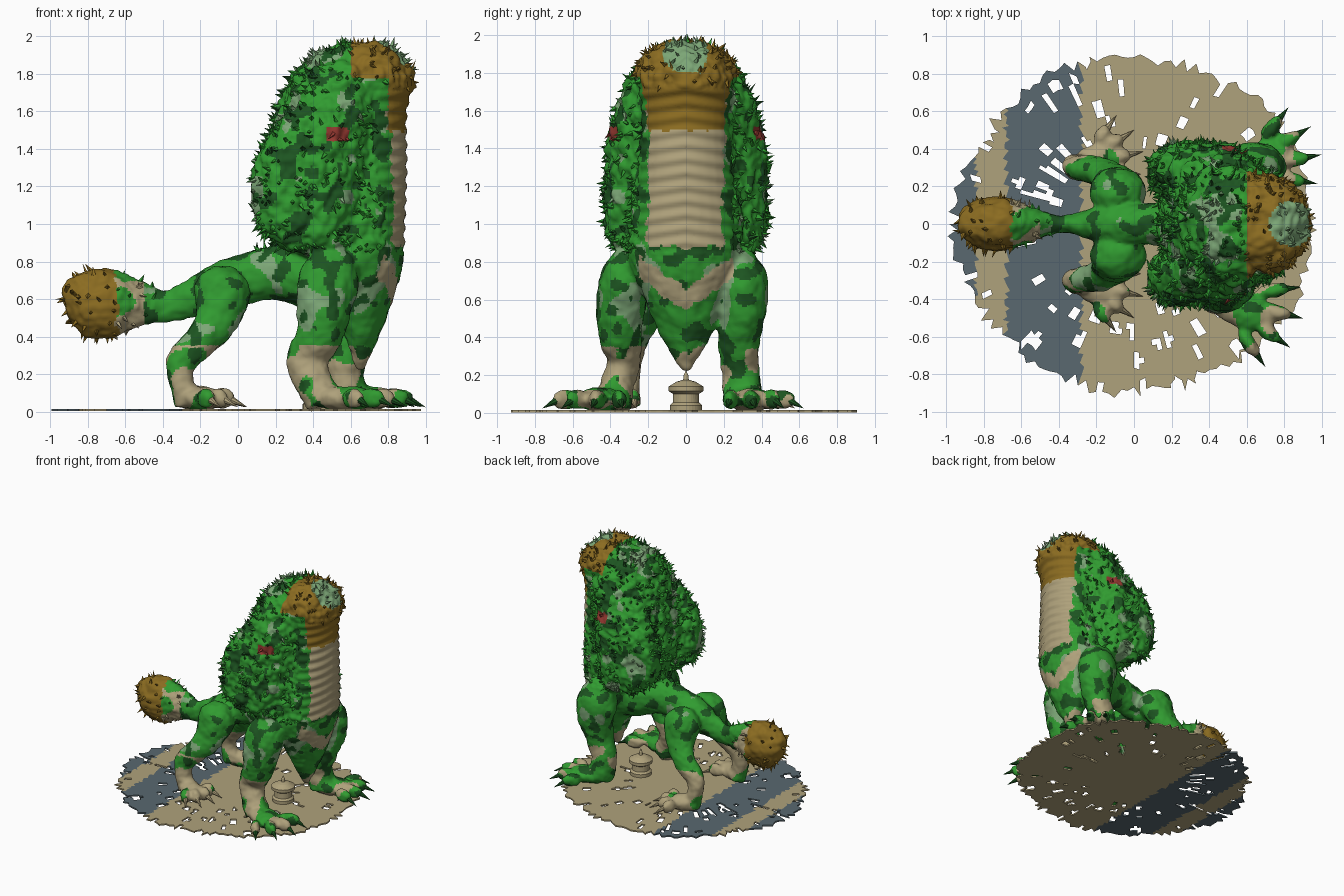
import bpy, bmesh, math, random
from mathutils import Vector, Matrix, noise

if "Cube" in bpy.data.objects:
    bpy.data.objects.remove(bpy.data.objects["Cube"])

random.seed(4)
COL = {"green": (.03, .33, .03), "dark": (.012, .09, .015), "pale": (.2, .38, .18),
       "brown": (.26, .15, .015), "cream": (.43, .36, .2), "slate": (.1, .14, .16),
       "red": (.3, .04, .03)}
NAMES = list(COL)
MATS = []
for n in NAMES:
    m = bpy.data.materials.new(n)
    m.diffuse_color = (*COL[n], 1)
    m.use_nodes = True
    m.node_tree.nodes["Principled BSDF"].inputs["Base Color"].default_value = m.diffuse_color
    MATS.append(m)


def add(name, bm=None, me=None):
    if bm:
        me = bpy.data.meshes.new(name)
        bm.to_mesh(me)
        bm.free()
    for m in MATS:
        me.materials.append(m)
    ob = bpy.data.objects.new(name, me)
    bpy.context.collection.objects.link(ob)
    return ob


def paint(ob, fn):
    for p in ob.data.polygons:
        p.material_index = NAMES.index(fn(p.center))


def spline(pts, n=5):
    # Catmull-Rom through sections (x, y, z, half width, half depth)
    out = []
    for i in range(len(pts) - 1):
        a, b, c, d = (pts[max(0, min(len(pts) - 1, k))] for k in (i - 1, i, i + 1, i + 2))
        for k in range(n):
            t = k / n
            out.append([.5 * (2 * q + (r - p) * t + (2 * p - 5 * q + 4 * r - s) * t * t
                        + (3 * q - p - 3 * r + s) * t ** 3) for p, q, r, s in zip(a, b, c, d)])
    return out + [list(pts[-1])]


def loft(bm, pts, flat=False, seg=28):
    s = spline(pts)
    rings = []
    for i, (x, y, z, a, b) in enumerate(s):
        t = Vector(s[min(i + 1, len(s) - 1)][:3]) - Vector(s[max(i - 1, 0)][:3])
        t = Vector((0, 0, 1)) if flat else t.normalized()
        side = (Vector((0, 1, 0)) - t * t.y).normalized()
        up = t.cross(side)
        a, b = max(a, .008), max(b, .008)
        rings.append([bm.verts.new(Vector((x, y, z)) + side * a * math.cos(k * math.tau / seg)
                      + up * b * math.sin(k * math.tau / seg)) for k in range(seg)])
    fs = [bm.faces.new((p[k], p[(k + 1) % seg], q[(k + 1) % seg], q[k]))
          for p, q in zip(rings, rings[1:]) for k in range(seg)]
    fs += [bm.faces.new(rings[0][::-1]), bm.faces.new(rings[-1])]
    bmesh.ops.recalc_face_normals(bm, faces=fs)


def ball(bm, c, r, ang=0):
    bmesh.ops.create_uvsphere(bm, u_segments=20, v_segments=12, radius=1,
        matrix=Matrix.Translation(c) @ Matrix.Rotation(ang, 4, 'Z') @ Matrix.Diagonal((*r, 1)))


def spike(bm, p, d, r, h, seg=4):
    bmesh.ops.create_cone(bm, segments=seg, radius1=r, radius2=0, depth=h, cap_ends=True,
        matrix=Matrix.Translation(p + d * h * .4) @ d.to_track_quat('Z', 'Y').to_matrix().to_4x4())


body, claws = bmesh.new(), bmesh.new()


def foot(x, y, ang, length, width):
    # pad, four fanned toes and their claws
    f = Vector((math.cos(ang), math.sin(ang), 0))
    o = Vector((x, y, .07))
    ball(body, o + f * length * .35, (length * .5, width * .8, .065), ang)
    for k in range(4):
        a = ang + (k - 1.5) * .36
        d = Vector((math.cos(a), math.sin(a), 0))
        tip = o + d * length * (.82 if k in (1, 2) else .76)
        ball(body, tip, (length * .22, .04, .055), a)
        spike(claws, tip + d * length * .17 + Vector((0, 0, -.01)), (d + Vector((0, 0, -.45))).normalized(),
              .021, .1, 8)


# neck column running down into the pointed chest
loft(body, [(.65, 0, .22, .02, .02), (.66, 0, .4, .13, .09), (.65, 0, .6, .22, .18), (.64, 0, .8, .3, .24),
            (.66, 0, 1, .3, .23), (.7, 0, 1.3, .25, .2), (.7, 0, 1.6, .24, .2), (.72, 0, 1.76, .26, .22),
            (.7, 0, 1.88, .23, .2), (.67, 0, 1.96, .12, .12)], True)
# shaggy mane mass
loft(body, [(.55, 0, .79, .28, .13), (.45, 0, .89, .39, .23), (.43, 0, 1, .42, .27), (.43, 0, 1.2, .43, .3),
            (.45, 0, 1.4, .42, .29), (.49, 0, 1.6, .38, .28), (.53, 0, 1.76, .31, .25),
            (.57, 0, 1.88, .22, .2), (.61, 0, 1.95, .11, .1)], True)
for s in (1, -1):
    # rear mane lobes
    loft(body, [(.32, s * .29, .86, .07, .06), (.27, s * .29, .98, .14, .16), (.25, s * .28, 1.18, .15, .18),
                (.29, s * .28, 1.38, .14, .17), (.37, s * .25, 1.58, .1, .13), (.42, s * .24, 1.68, .03, .04)], True)
    # hind legs
    loft(body, [(-.06, s * .1, .74, .06, .07), (-.08, s * .16, .66, .13, .15), (-.11, s * .23, .5, .09, .12),
                (-.19, s * .28, .385, .08, .09), (-.3, s * .3, .27, .065, .08), (-.3, s * .31, .15, .065, .065),
                (-.26, s * .31, .05, .07, .08)])
    foot(-.29, s * .31, s * .4, .27, .1)
# front legs, one stepping ahead of the other
loft(body, [(.52, -.27, .84, .09, .1), (.49, -.32, .72, .13, .16), (.46, -.345, .57, .13, .15),
            (.44, -.35, .42, .115, .125), (.37, -.33, .28, .09, .11), (.4, -.36, .16, .09, .1), (.46, -.39, .05, .1, .1)])
foot(.44, -.39, -.42, .4, .13)
loft(body, [(.58, .26, .84, .09, .1), (.63, .3, .7, .13, .17), (.65, .3, .55, .125, .15),
            (.62, .28, .38, .11, .11), (.57, .29, .22, .1, .1), (.6, .3, .06, .11, .1)])
foot(.56, .29, .36, .37, .13)
# loin, tail and tail tuft
loft(body, [(.62, 0, .66, .2, .18), (.42, 0, .71, .18, .18), (.22, 0, .74, .13, .145), (.05, 0, .71, .11, .135),
            (-.1, 0, .66, .12, .13), (-.25, 0, .6, .075, .1), (-.38, 0, .56, .045, .085), (-.5, 0, .57, .075, .11),
            (-.6, 0, .575, .115, .155), (-.7, 0, .575, .14, .19), (-.84, 0, .575, .125, .165), (-.92, 0, .56, .06, .08)])

# fuse all the flesh into one skin
raw = add("raw_body", body)
rm = raw.modifiers.new("fuse", 'REMESH')
rm.mode, rm.voxel_size = 'VOXEL', .0145
sm = raw.modifiers.new("soften", 'SMOOTH')
sm.factor, sm.iterations = .5, 5
skin = bpy.data.meshes.new_from_object(raw.evaluated_get(bpy.context.evaluated_depsgraph_get()))
bpy.data.objects.remove(raw)
skin.materials.clear()


def zone(c):
    x, y, z = c
    if x < -.45:
        return "tail"
    if z > .85 and x > .08:
        return "neck" if x > .74 and abs(y) < .25 and z < 1.72 else "mane"
    return "limb"


# fur relief: rough mane, ridged throat, gentle muscles
norms = [v.normal.copy() for v in skin.vertices]
for v, n in zip(skin.vertices, norms):
    k = zone(v.co)
    if k == "neck":
        h = .006 * math.sin(v.co.z * 85 + abs(v.co.y) * 12)
    else:
        amp = {"mane": .022, "tail": .012, "limb": .007}[k]
        h = amp * (noise.noise(v.co * 13) + .8 * noise.noise(v.co * 28))
    v.co += n * h


def fur_colour(c):
    x, y, z = c
    n = noise.noise(c * 6)
    w = .03 * noise.noise(c * 20)
    if x < -.65 + w:
        return "brown"
    if x < -.5 and z > .35:
        return "cream" if n > -.05 else "green"
    if z > 1.5 + w and (x > .8 or z > 1.78 and x > .6):
        return "pale" if z > 1.8 and math.hypot(x - .84, y) < .12 else "brown"
    if z > .88 + w and x > .76 and abs(y) < .2 + w:
        return "cream"
    if x > .68 and abs(y) < .25 and abs(z - .6 - .7 * abs(y) + w) < .06:
        return "cream"
    if abs(z - 1.48) < .04 and abs(x - .53) < .06 and abs(y) > .3:
        return "red"
    if z < .35 and n > (.12 if y > 0 and x > .2 else -.12):
        return "cream"
    m = noise.noise(c * 11 + Vector((5, 2, 7)))
    return "dark" if m < -.22 else "pale" if n > .3 else "green"


beast = add("creature_body", me=skin)
paint(beast, fur_colour)
for p in skin.polygons:
    p.use_smooth = True

# tufts of spiky fur over the mane and tail
tufts = bmesh.new()
faces = list(skin.polygons)
random.shuffle(faces)
count = {"mane": 750, "tail": 70}
for p in faces:
    k = zone(p.center)
    if count.get(k, 0) > 0:
        count[k] -= 1
        d = (p.normal + Vector([random.uniform(-.5, .5) for _ in range(3)])).normalized()
        spike(tufts, p.center, d, random.uniform(.009, .017), random.uniform(.03, .06))
paint(add("fur_tufts", tufts), fur_colour)
paint(add("claws", claws), lambda c: "dark" if c.x > .3 else "cream")

# small turned pedestal under the chest
ped = bmesh.new()
prof = [(.085, .012), (.085, .04), (.07, .055), (.068, .1), (.092, .115), (.092, .14), (.075, .15),
        (.05, .165), (.015, .175), (.012, .2), (.001, .225)]
vs = [ped.verts.new((r, 0, z)) for r, z in prof]
bmesh.ops.spin(ped, geom=vs + [ped.edges.new(e) for e in zip(vs, vs[1:])], axis=(0, 0, 1),
               cent=(0, 0, 0), steps=32, angle=math.tau)
bmesh.ops.remove_doubles(ped, verts=ped.verts, dist=.0005)
bmesh.ops.recalc_face_normals(ped, faces=ped.faces)
pedestal = add("pedestal", ped)
pedestal.location = (.43, 0, 0)
paint(pedestal, lambda c: "cream")

# ragged ground sheet with torn holes
gb = bmesh.new()
SEG, RINGS = 180, 30
edge = [1 - .07 * abs(((k * .25 + .5 * math.sin(k * .7)) % 1) - .5) * 2 - .025 * random.random() for k in range(SEG)]
grid = []
for r in range(1, RINGS + 1):
    t = r / RINGS
    row = []
    for k in range(SEG):
        a = k * math.tau / SEG
        q = t * (1 + (edge[k] - 1) * t ** 8)
        row.append(gb.verts.new((q * 1.0 * math.cos(a), q * .935 * math.sin(a), .014)))
    grid.append(row)
gb.faces.new(grid[0])
for p, q in zip(grid, grid[1:]):
    for k in range(SEG):
        gb.faces.new((p[k], q[k], q[(k + 1) % SEG], p[(k + 1) % SEG]))
holes = []
for _ in range(95):
    a, r = random.uniform(0, math.tau), random.uniform(.42, .92)
    holes.append((a, r, random.uniform(.012, .026), random.uniform(.02, .05)))
gone = []
for f in gb.faces:
    c = f.calc_center_median()
    a, r = math.atan2(c.y, c.x) % math.tau, math.hypot(c.x, c.y)
    if len(f.verts) == 4 and any(((a - h[0]) * r / h[2]) ** 2 + ((r - h[1]) / h[3]) ** 2 < 1 for h in holes):
        gone.append(f)
bmesh.ops.delete(gb, geom=gone, context='FACES')
ground = add("ground_sheet", gb)
paint(ground, lambda c: "slate" if -.68 < c.x < -.28 or c.x < -.84 else "cream")
so = ground.modifiers.new("thickness", 'SOLIDIFY')
so.thickness, so.offset = .012, -1
